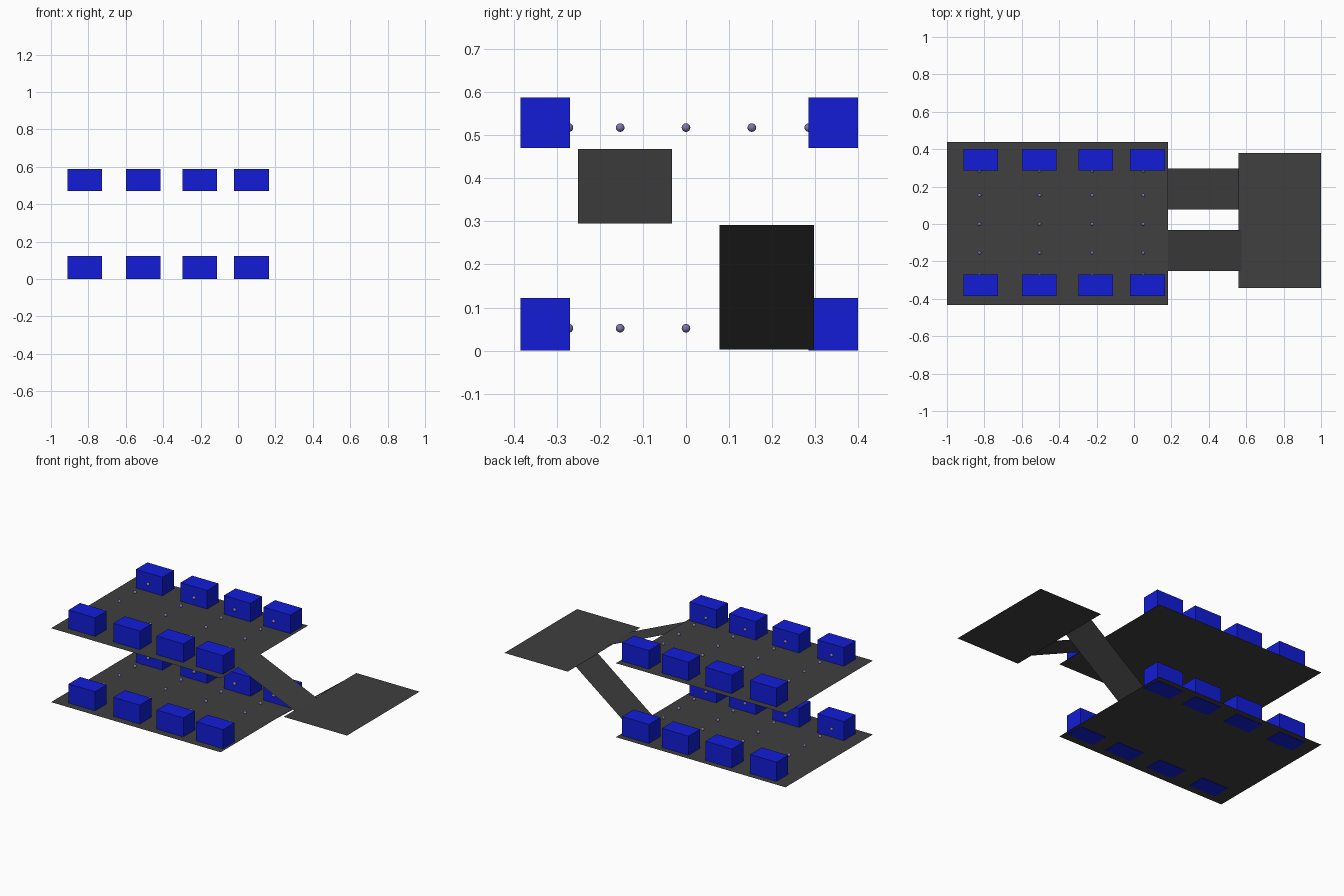
import bpy
import bmesh

if "Cube" in bpy.data.objects:
    bpy.data.objects.remove(bpy.data.objects["Cube"])


def material(name, color):
    m = bpy.data.materials.new(name)
    m.diffuse_color = (*color, 1)
    m.use_nodes = True
    m.node_tree.nodes["Principled BSDF"].inputs["Base Color"].default_value = m.diffuse_color
    return m


CONCRETE = material("concrete", (0.05, 0.05, 0.05))
BLUE = material("blue_paint", (0.006, 0.012, 0.68))
LAMP = material("lamp_violet", (0.22, 0.18, 0.42))


def add_object(name, bm, mat):
    mesh = bpy.data.meshes.new(name)
    bm.to_mesh(mesh)
    bm.free()
    mesh.materials.append(mat)
    obj = bpy.data.objects.new(name, mesh)
    bpy.context.collection.objects.link(obj)
    return obj


def sheet(name, x0, x1, y0, y1, z0, z1):
    """Flat sheet, running from height z0 at x0 to z1 at x1."""
    bm = bmesh.new()
    bm.faces.new([bm.verts.new(p) for p in
                  ((x0, y0, z0), (x1, y0, z1), (x1, y1, z1), (x0, y1, z0))])
    return add_object(name, bm, CONCRETE)


def block(name, x0, x1, y0, y1, z0, z1):
    bm = bmesh.new()
    bmesh.ops.create_cube(bm, size=1)
    for v in bm.verts:
        v.co = ((x0 + x1) / 2 + v.co.x * (x1 - x0),
                (y0 + y1) / 2 + v.co.y * (y1 - y0),
                (z0 + z1) / 2 + v.co.z * (z1 - z0))
    return add_object(name, bm, BLUE)


def ball(name, x, y, z, r=0.01):
    bm = bmesh.new()
    bmesh.ops.create_uvsphere(bm, u_segments=16, v_segments=10, radius=r)
    bmesh.ops.translate(bm, verts=bm.verts, vec=(x, y, z))
    for f in bm.faces:
        f.smooth = True
    return add_object(name, bm, LAMP)


BLOCK_X = ((-0.912, -0.727), (-0.6, -0.415), (-0.298, -0.112), (-0.022, 0.165))
BLOCK_Y = (("front", -0.385, -0.27), ("back", 0.285, 0.4))
BALL_X = (-0.826, -0.505, -0.223, 0.05)
BALL_Y = (-0.272, -0.153, 0.0, 0.153, 0.285)

# Two decks, each with two rows of blocks and a grid of small balls
for deck, floor_z, base_z in (("lower", 0.002, 0.0), ("upper", 0.468, 0.471)):
    sheet(deck + "_deck", -1, 0.182, -0.433, 0.438, floor_z, floor_z)
    for row, y0, y1 in BLOCK_Y:
        for i, (x0, x1) in enumerate(BLOCK_X):
            block(f"{deck}_{row}_block_{i + 1}", x0, x1, y0, y1,
                  base_z, floor_z + 0.12)
    for i, x in enumerate(BALL_X):
        for j, y in enumerate(BALL_Y):
            ball(f"{deck}_ball_{i + 1}_{j + 1}", x, y, floor_z + 0.05)

# Turning landing and the two ramps that join it to the decks
sheet("landing", 0.559, 1, -0.343, 0.38, 0.292, 0.292)
sheet("lower_ramp", 0.18, 0.561, 0.078, 0.297, 0.002, 0.292)
sheet("upper_ramp", 0.178, 0.575, -0.251, -0.033, 0.468, 0.295)
